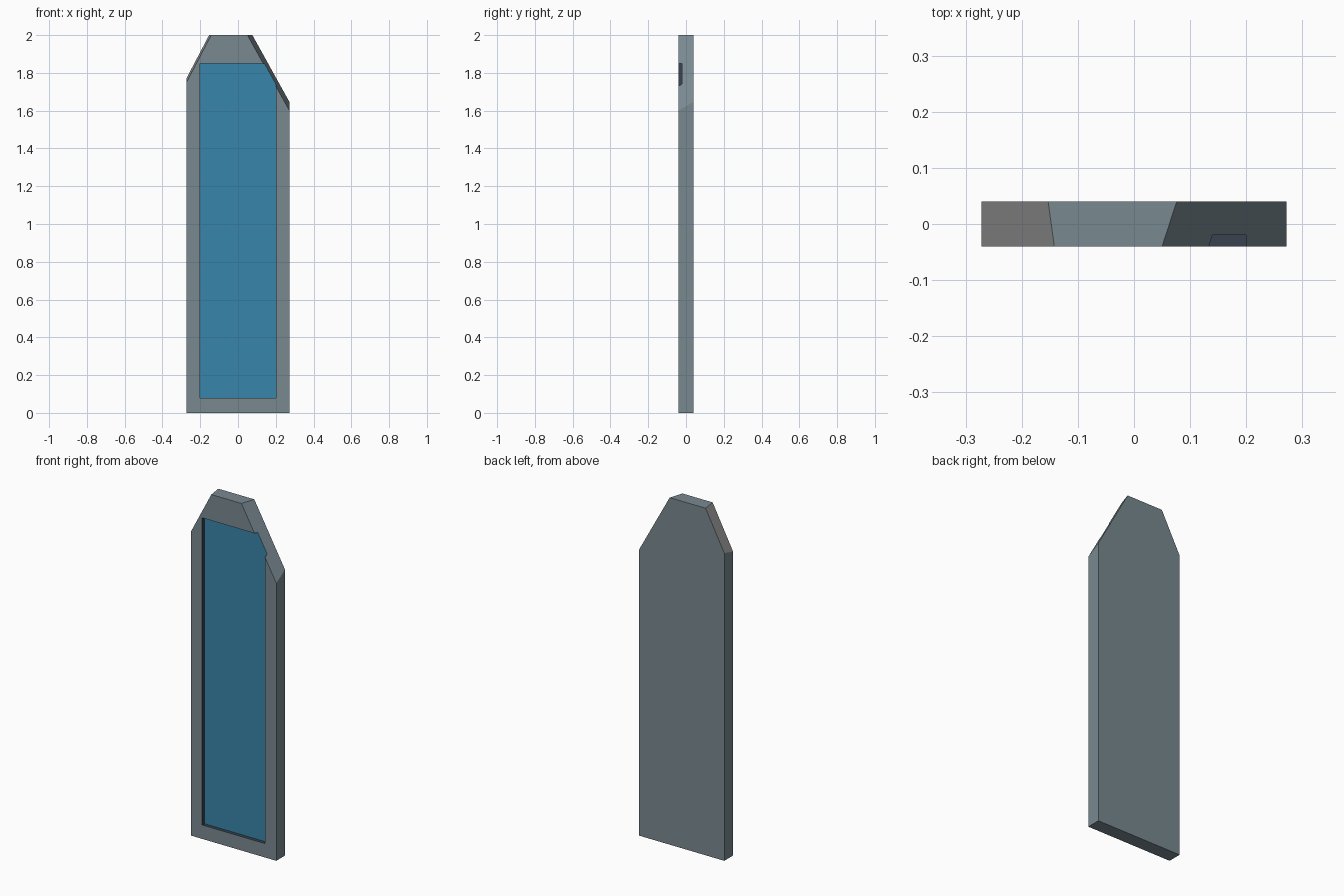
import bpy, bmesh

if "Cube" in bpy.data.objects:
    bpy.data.objects.remove(bpy.data.objects["Cube"])

def material(name, rgb):
    m = bpy.data.materials.new(name)
    m.diffuse_color = (*rgb, 1)
    m.use_nodes = True
    m.node_tree.nodes["Principled BSDF"].inputs["Base Color"].default_value = m.diffuse_color
    return m

GREY, BLUE, DARK, PALE = range(4)
mats = [material("slate grey", (0.19, 0.25, 0.28)),
        material("blue panel", (0.04, 0.235, 0.41)),
        material("dark rim", (0.04, 0.055, 0.08)),
        material("pale grey", (0.34, 0.33, 0.33))]

W, D, H = 0.272, 0.04, 2.0          # half width, half depth, height
LEFT_RUN, RIGHT_RUN = 0.524, 0.555  # x run per unit of z on the two slanted cuts

def prism(name, front, back, y0, y1):
    """Closed solid between two outlines of equal point count."""
    bm = bmesh.new()
    a = [bm.verts.new((x, y0, z)) for x, z in front]
    b = [bm.verts.new((x, y1, z)) for x, z in back]
    bm.faces.new(a)
    bm.faces.new(b[::-1])
    for i in range(len(a)):
        j = (i + 1) % len(a)
        bm.faces.new((a[j], a[i], b[i], b[j]))
    bmesh.ops.recalc_face_normals(bm, faces=bm.faces)
    me = bpy.data.meshes.new(name)
    bm.to_mesh(me)
    bm.free()
    ob = bpy.data.objects.new(name, me)
    bpy.context.collection.objects.link(ob)
    return ob

def outline(left, right):
    """Slab outline from the two ends of its top edge."""
    return [(-W, 0), (W, 0), (W, H - (W - right) / RIGHT_RUN), (right, H),
            (left, H), (-W, H - (W + left) / LEFT_RUN)]

# Slab with skewed pointed top
slab = prism("pointed_slab", outline(-0.142, 0.05), outline(-0.153, 0.076), -D, D)

# Shallow front recess, breaking out through the right slant
rect = [(-0.2, 0.08), (0.2, 0.08), (0.2, 1.85), (-0.2, 1.85)]
cutter = prism("recess_cutter", rect, rect, -0.1, -0.02)
cutter.hide_render = True
mod = slab.modifiers.new("recess", 'BOOLEAN')
mod.operation = 'DIFFERENCE'
mod.solver = 'EXACT'
mod.object = cutter
bpy.context.view_layer.objects.active = slab
bpy.ops.object.modifier_apply(modifier=mod.name)
bpy.data.objects.remove(cutter)

# Colour faces by position and direction
slab.data.materials.clear()
for m in mats:
    slab.data.materials.append(m)
for p in slab.data.polygons:
    n = p.normal
    ys = [slab.data.vertices[v].co.y for v in p.vertices]
    p.material_index = GREY
    if n.y < -0.9 and max(ys) > -0.03:
        p.material_index = BLUE
    elif abs(n.y) < 0.01 and max(ys) < 0:
        p.material_index = DARK
    elif n.x < -0.3 and n.z > 0.3:
        p.material_index = PALE
